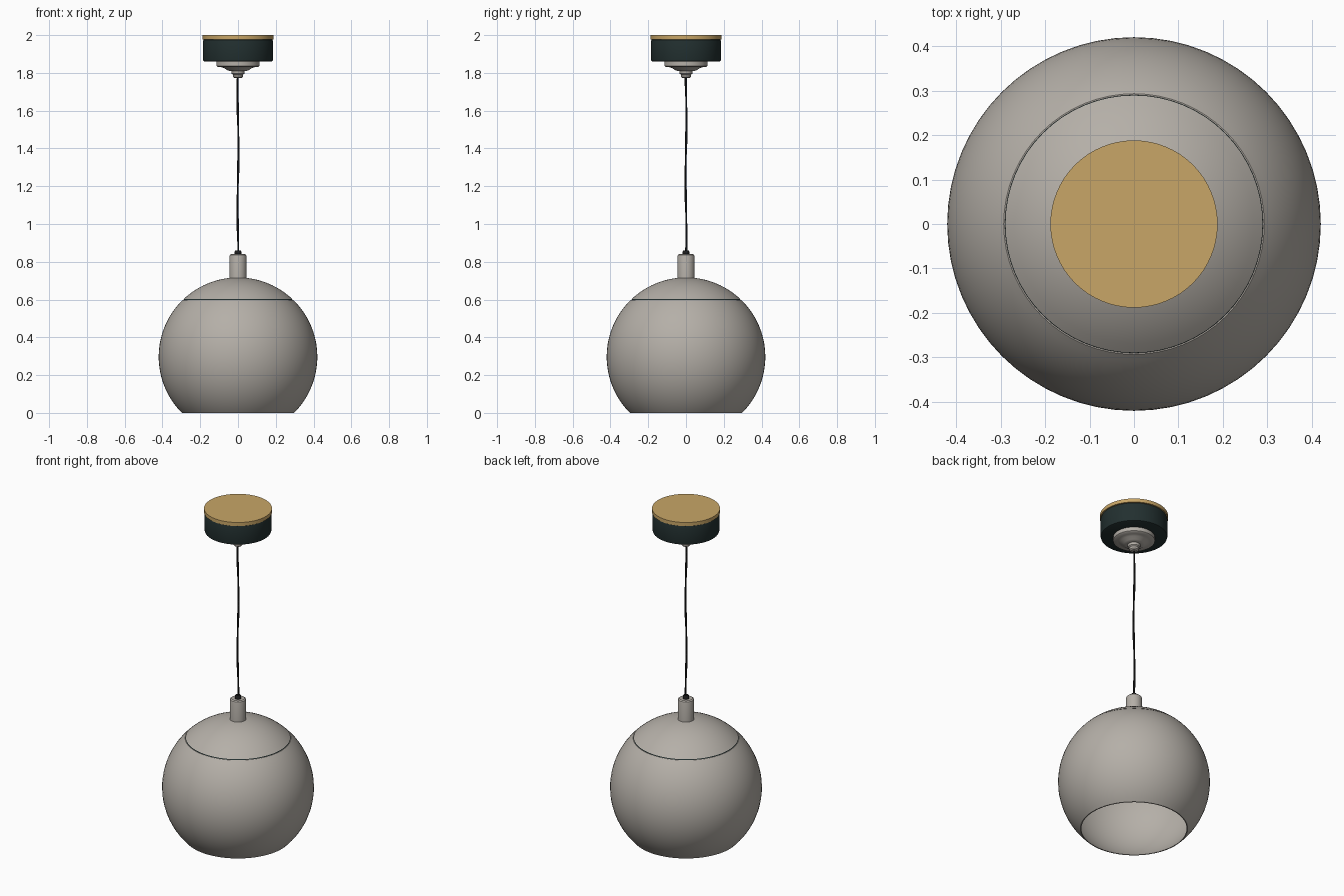
import bpy, bmesh, math

if "Cube" in bpy.data.objects:
    bpy.data.objects.remove(bpy.data.objects["Cube"])


def material(name, rgb):
    m = bpy.data.materials.new(name)
    m.diffuse_color = (*rgb, 1)
    m.use_nodes = True
    m.node_tree.nodes["Principled BSDF"].inputs["Base Color"].default_value = m.diffuse_color
    return m


GREY = material("warm grey", (0.46, 0.43, 0.39))
WOOD = material("light wood", (0.58, 0.38, 0.135))
DARK = material("dark green black", (0.016, 0.029, 0.029))
BLACK = material("cord black", (0.012, 0.012, 0.012))


def lathe(name, profile, mat, segments=64):
    """Spin a (radius, height) profile about z; radius 0 makes a pole."""
    bm = bmesh.new()
    verts = [bm.verts.new((r, 0, z)) for r, z in profile]
    edges = [bm.edges.new(p) for p in zip(verts, verts[1:])]
    bmesh.ops.spin(bm, geom=verts + edges, cent=(0, 0, 0), axis=(0, 0, 1),
                   angle=math.tau, steps=segments, use_merge=True)
    bmesh.ops.remove_doubles(bm, verts=bm.verts, dist=1e-5)
    bmesh.ops.recalc_face_normals(bm, faces=bm.faces)
    mesh = bpy.data.meshes.new(name)
    bm.to_mesh(mesh)
    bm.free()
    mesh.materials.append(mat)
    ob = bpy.data.objects.new(name, mesh)
    bpy.context.collection.objects.link(ob)
    bpy.ops.object.select_all(action='DESELECT')
    ob.select_set(True)
    bpy.context.view_layer.objects.active = ob
    bpy.ops.object.shade_smooth_by_angle(angle=math.radians(35))
    return ob


def arc(radius, z0, z1, steps):
    """Points on the globe circle between two heights."""
    a, b = (math.asin(max(-1, min(1, (z - CENTRE) / radius))) for z in (z0, z1))
    pts = []
    for i in range(steps + 1):
        t = a + (b - a) * i / steps
        pts.append((max(0, radius * math.cos(t)), CENTRE + radius * math.sin(t)))
    return pts


# Open globe shade: hollow lower bowl and a separate cap above the seam
CENTRE, R, WALL, SEAM = 0.297, 0.42, 0.004, 0.6
INNER = R - WALL
bowl = arc(R, 0, SEAM - 0.002, 30) + arc(INNER, SEAM - 0.002, 0, 30)
lathe("shade_bowl", bowl + bowl[:1], GREY)
cap = arc(R, SEAM + 0.002, CENTRE + R, 12) + arc(INNER, CENTRE + INNER, SEAM + 0.002, 12)
lathe("shade_cap", cap + cap[:1], GREY)
seam = [(R - 0.003, SEAM)]
ring = arc(R - 0.002, SEAM - 0.004, SEAM + 0.004, 2) + arc(INNER + 0.0005, SEAM + 0.004, SEAM - 0.004, 2)
lathe("shade_seam", ring + ring[:1], DARK)

# Socket sleeve and cord grip
lathe("socket_sleeve", [(0, 0.71), (0.045, 0.71), (0.045, 0.828), (0.043, 0.836),
                        (0.036, 0.841), (0, 0.841)], GREY, 40)
lathe("cord_grip", [(0, 0.838), (0.018, 0.838), (0.018, 0.853), (0.013, 0.861),
                    (0, 0.861)], BLACK, 24)

# Ceiling canopy: wooden plate, dark drum, stepped grey cup and nipple
lathe("ceiling_plate", [(0, 1.978), (0.188, 1.978), (0.188, 2.0), (0, 2.0)], WOOD)
lathe("canopy_drum", [(0, 1.86), (0.177, 1.86), (0.183, 1.863), (0.185, 1.87),
                      (0.185, 1.968), (0.183, 1.975), (0.177, 1.979), (0, 1.979)], DARK)
lathe("canopy_cup", [(0, 1.81), (0.045, 1.81), (0.058, 1.815), (0.075, 1.826),
                     (0.09, 1.831), (0.108, 1.832), (0.115, 1.837), (0.115, 1.861),
                     (0, 1.861)], GREY)
lathe("canopy_nipple", [(0, 1.772), (0.018, 1.772), (0.025, 1.778), (0.027, 1.79),
                        (0.034, 1.796), (0.036, 1.811), (0, 1.811)], GREY, 32)


# Twisted two-strand cord
def cord(name, wobble, phase):
    top, bottom, n = 1.776, 0.855, 40
    curve = bpy.data.curves.new(name, 'CURVE')
    curve.dimensions = '3D'
    curve.bevel_depth = 0.0042
    curve.bevel_resolution = 2
    curve.use_fill_caps = True
    line = curve.splines.new('POLY')
    line.points.add(n)
    for i, p in enumerate(line.points):
        t = i / n
        a = phase + t * math.tau * 1.5
        p.co = (wobble * math.cos(a), wobble * math.sin(a), bottom + (top - bottom) * t, 1)
    line.use_smooth = True
    curve.materials.append(BLACK)
    ob = bpy.data.objects.new(name, curve)
    bpy.context.collection.objects.link(ob)


cord("cord_core", 0.001, 0)
cord("cord_wrap", 0.005, math.radians(60))
